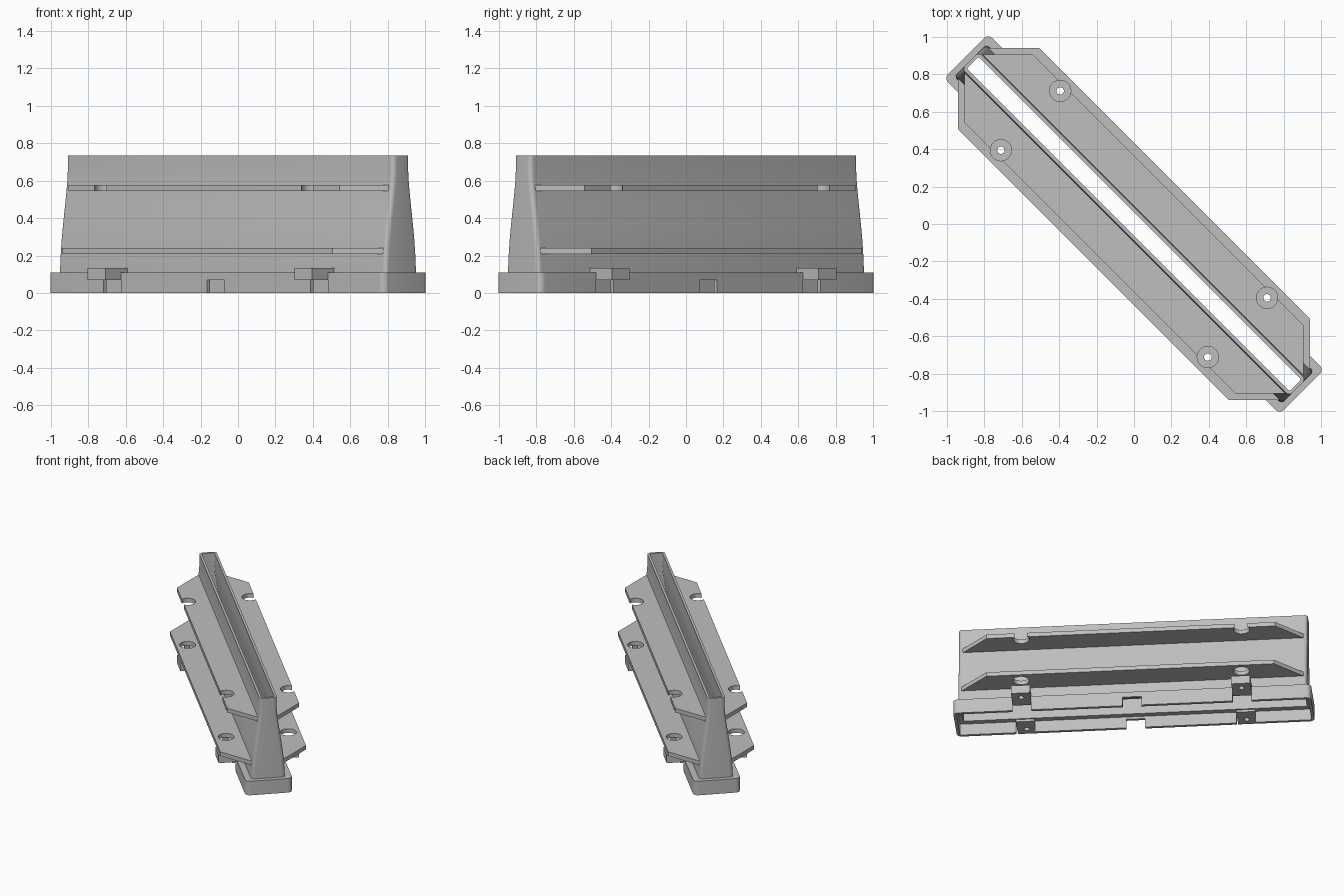
import bpy, bmesh, math
from mathutils import Matrix, Vector

if "Cube" in bpy.data.objects:
    bpy.data.objects.remove(bpy.data.objects["Cube"], do_unlink=True)

grey = bpy.data.materials.new("light_grey")
grey.use_nodes = True
grey.diffuse_color = (0.52, 0.52, 0.52, 1)
grey.node_tree.nodes["Principled BSDF"].inputs["Base Color"].default_value = (0.52, 0.52, 0.52, 1)

# Parts are laid out along x, then the whole barrier is turned on the diagonal
TURN = Matrix.Rotation(math.radians(-45), 4, 'Z')


def make_object(name, bm):
    bmesh.ops.recalc_face_normals(bm, faces=bm.faces)
    mesh = bpy.data.meshes.new(name)
    bm.to_mesh(mesh)
    bm.free()
    mesh.materials.append(grey)
    obj = bpy.data.objects.new(name, mesh)
    bpy.context.collection.objects.link(obj)
    return obj


def box(name, x, y, z):
    bm = bmesh.new()
    bmesh.ops.create_cube(bm, size=1)
    for v in bm.verts:
        v.co = Vector([r[0] + (c + 0.5) * (r[1] - r[0]) for r, c in zip((x, y, z), v.co)])
    return make_object(name, bm)


def cylinder(name, x, y, z, radius):
    bm = bmesh.new()
    bmesh.ops.create_cone(bm, cap_ends=True, segments=32, radius1=radius, radius2=radius,
                          depth=z[1] - z[0],
                          matrix=Matrix.Translation((x, y, (z[0] + z[1]) / 2)))
    return make_object(name, bm)


def cut(obj, cutters):
    for c in cutters:
        c.hide_render = True
        mod = obj.modifiers.new("cut", 'BOOLEAN')
        mod.operation, mod.solver, mod.object = 'DIFFERENCE', 'EXACT', c
    graph = bpy.context.evaluated_depsgraph_get()
    mesh = bpy.data.meshes.new_from_object(obj.evaluated_get(graph))
    obj.modifiers.clear()
    obj.data = mesh
    for c in cutters:
        bpy.data.objects.remove(c, do_unlink=True)


def finish(obj):
    obj.data.transform(TURN)
    bpy.ops.object.select_all(action='DESELECT')
    obj.select_set(True)
    bpy.context.view_layer.objects.active = obj
    bpy.ops.object.shade_smooth_by_angle(angle=math.radians(30))


def rounded_ring(bm, hx, hy, r, z, steps=6):
    ring = []
    for k, (sx, sy) in enumerate(((1, 1), (-1, 1), (-1, -1), (1, -1))):
        for i in range(steps + 1):
            a = math.pi / 2 * (k + i / steps)
            ring.append(bm.verts.new((sx * (hx - r) + r * math.cos(a),
                                      sy * (hy - r) + r * math.sin(a), z)))
    return ring


# Hollow wall with flared sides and a stepped foot, open at top and bottom
HALF, FOOT, FOOT_Y, WALL = 1.238, 1.27, 0.168, 0.018
flare = [(0.11, 0.122), (0.16, 0.12), (0.22, 0.116), (0.29, 0.109), (0.36, 0.1),
         (0.43, 0.09), (0.49, 0.081), (0.54, 0.074), (0.59, 0.068), (0.64, 0.064), (0.735, 0.063)]
rings = [(FOOT, FOOT_Y, 0.035, 0), (FOOT, FOOT_Y, 0.035, 0.11)]
rings += [(HALF, y, 0.025, z) for z, y in flare]
rings += [(HALF - WALL, y - WALL, 0.01, z) for z, y in reversed(flare[1:])]
rings += [(HALF - WALL, flare[0][1] - WALL, 0.01, 0.088),
          (FOOT - 0.022, FOOT_Y - 0.022, 0.015, 0.088), (FOOT - 0.022, FOOT_Y - 0.022, 0.015, 0)]
bm = bmesh.new()
loops = [rounded_ring(bm, *r) for r in rings]
for a, b in zip(loops, loops[1:] + loops[:1]):
    for i in range(len(a)):
        j = (i + 1) % len(a)
        bm.faces.new((a[i], a[j], b[j], b[i]))
wall = make_object("barrier_wall", bm)

# Notches through the lower edge of the foot
BOLT_X, BOLT_Y = 0.782, 0.224
cut(wall, [box("notch_cutter", (x - 0.067, x + 0.067), (-0.3, 0.3), (-0.1, 0.07))
           for x in (-BOLT_X, 0, BOLT_X)])
finish(wall)


# Side shelves with angled ends and round bolt openings
def shelf(name, side, inner, outer, half, z):
    bm = bmesh.new()
    reach = half + outer - inner
    pts = [(-reach, inner), (-half, outer), (half, outer), (reach, inner)]
    face = bm.faces.new([bm.verts.new((x, side * y, z[0])) for x, y in pts])
    ext = bmesh.ops.extrude_face_region(bm, geom=[face])
    bmesh.ops.translate(bm, vec=(0, 0, z[1] - z[0]),
                        verts=[v for v in ext["geom"] if isinstance(v, bmesh.types.BMVert)])
    obj = make_object(name, bm)
    cut(obj, [cylinder("bolt_cutter", s * BOLT_X, side * BOLT_Y, (z[0] - 0.1, z[1] + 0.1), 0.057)
              for s in (-1, 1)])
    finish(obj)


for label, side in (("front", -1), ("back", 1)):
    shelf(label + "_upper_shelf", side, 0.063, 0.258, 1.024, (0.545, 0.577))
    shelf(label + "_lower_shelf", side, 0.106, 0.308, 1.022, (0.208, 0.24))
    # Bolt brackets standing out from the foot
    for end, s in (("right", -1), ("left", 1)):
        y = sorted((side * 0.115, side * 0.288))
        x = s * BOLT_X
        bracket = box(f"{label}_{end}_bracket", (x - 0.067, x + 0.067), y, (0.07, 0.133))
        cut(bracket, [cylinder("hole_cutter", x, side * BOLT_Y, (0, 0.2), 0.02)])
        finish(bracket)
